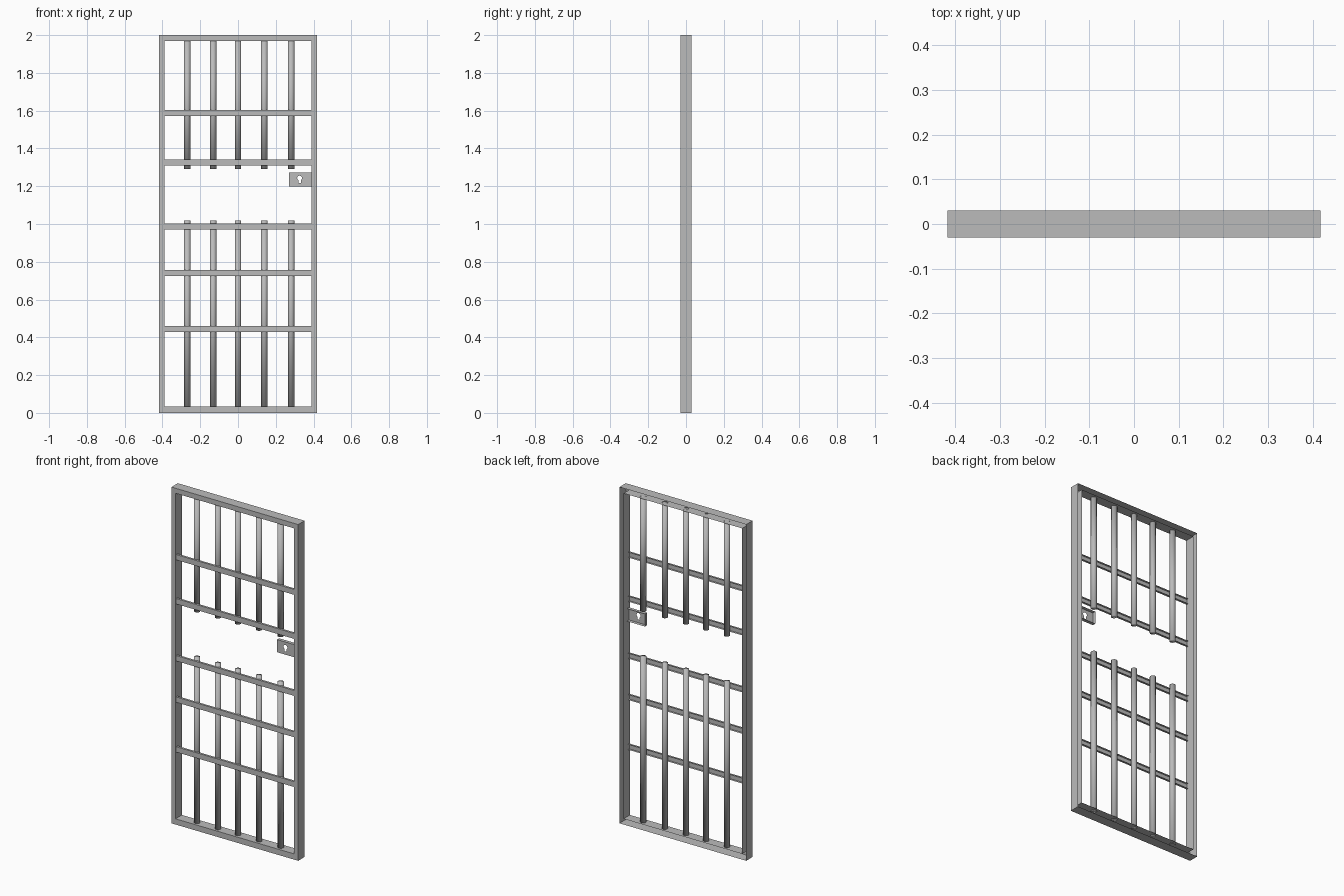
import bpy, bmesh, math

cube = bpy.data.objects.get("Cube")
if cube:
    bpy.data.objects.remove(cube, do_unlink=True)

steel = bpy.data.materials.new("grey_steel")
steel.use_nodes = True
GREY = (0.5, 0.5, 0.5, 1)
steel.diffuse_color = GREY
steel.node_tree.nodes["Principled BSDF"].inputs["Base Color"].default_value = GREY


def finish(name, bm, smooth=False):
    mesh = bpy.data.meshes.new(name)
    for f in bm.faces:
        f.smooth = smooth
    bm.to_mesh(mesh)
    bm.free()
    mesh.materials.append(steel)
    obj = bpy.data.objects.new(name, mesh)
    bpy.context.collection.objects.link(obj)


def ring(bm, x0, x1, z0, z1, y):
    return [bm.verts.new((x, y, z)) for x, z in ((x0, z0), (x1, z0), (x1, z1), (x0, z1))]


def bridge(bm, a, b):
    for i in range(len(a)):
        j = (i + 1) % len(a)
        bm.faces.new((a[i], a[j], b[j], b[i]))


# Outer frame: mitred channel, open at the back
bm = bmesh.new()
outer = (-0.417, 0.417, 0, 2)
inner = (-0.39, 0.39, 0.034, 1.97)
loops = [ring(bm, *outer, 0.03), ring(bm, *outer, -0.03),
         ring(bm, *inner, -0.03), ring(bm, *inner, 0.03)]
for a, b in zip(loops, loops[1:]):
    bridge(bm, a, b)
finish("door_frame", bm)

# Cross rails: shallow channels, open at the back
for i, z in enumerate((0.445, 0.741, 0.987, 1.326, 1.588)):
    bm = bmesh.new()
    size = (-0.39, 0.39, z - 0.016, z + 0.016)
    front = ring(bm, *size, -0.025)
    bridge(bm, ring(bm, *size, -0.012), front)
    bm.faces.new(front)
    finish(f"cross_rail_{i + 1}", bm)

# Round bars, above and below the opening
for label, z0, z1 in (("lower", 0.034, 1.018), ("upper", 1.29, 1.97)):
    for i, x in enumerate((-0.269, -0.132, 0, 0.139, 0.281)):
        bm = bmesh.new()
        bmesh.ops.create_cone(bm, cap_ends=True, segments=16, radius1=0.017,
                              radius2=0.017, depth=z1 - z0)
        bmesh.ops.translate(bm, verts=bm.verts, vec=(x, 0, (z0 + z1) / 2))
        finish(f"{label}_bar_{i + 1}", bm, smooth=True)

# Lock case: shallow open box with a keyhole through its front
bm = bmesh.new()
size = (0.271, 0.39, 1.198, 1.273)
front = ring(bm, *size, -0.02)
bridge(bm, ring(bm, *size, 0), front)
kx, kz, r = 0.326, 1.243, 0.013
outline = [(kx + 0.007, 1.217)]
for i in range(13):
    a = math.radians(-60 + 25 * i)
    outline.append((kx + r * math.cos(a), kz + r * math.sin(a)))
outline.append((kx - 0.007, 1.217))
hole = [bm.verts.new((x, -0.02, z)) for x, z in outline]
edges = [bm.edges.new((hole[i - 1], hole[i])) for i in range(len(hole))]
edges += [bm.edges.get((front[i - 1], front[i])) for i in range(4)]
bmesh.ops.triangle_fill(bm, edges=edges, use_beauty=True, normal=(0, -1, 0))
finish("lock_case", bm)
